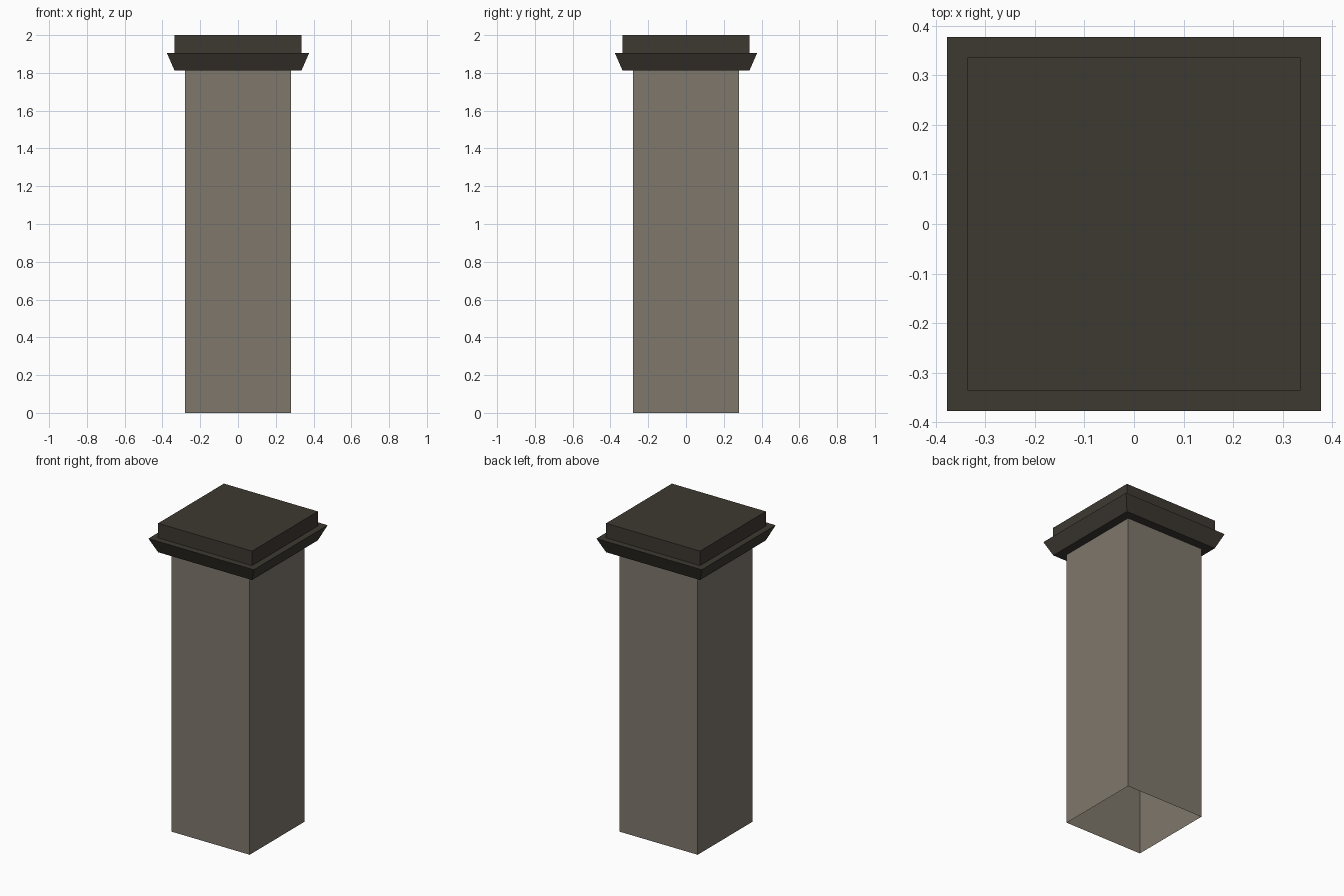
import bpy
import bmesh

cube = bpy.data.objects.get("Cube")
if cube:
    bpy.data.objects.remove(cube, do_unlink=True)


def make_material(name, rgb):
    mat = bpy.data.materials.new(name)
    mat.use_nodes = True
    colour = (*rgb, 1.0)
    mat.diffuse_color = colour
    mat.node_tree.nodes["Principled BSDF"].inputs["Base Color"].default_value = colour
    return mat


def square_loft(name, profile, mat, close_bottom=True, close_top=True):
    """Stack square rings given as (half width, height) and skin them."""
    bm = bmesh.new()
    rings = []
    for half, z in profile:
        corners = [(-1, -1), (1, -1), (1, 1), (-1, 1)]
        rings.append([bm.verts.new((x * half, y * half, z)) for x, y in corners])
    for low, high in zip(rings, rings[1:]):
        for i in range(4):
            j = (i + 1) % 4
            bm.faces.new((low[i], low[j], high[j], high[i]))
    if close_bottom:
        bm.faces.new(rings[0][::-1])
    if close_top:
        bm.faces.new(rings[-1])
    mesh = bpy.data.meshes.new(name)
    bm.to_mesh(mesh)
    bm.free()
    mesh.materials.append(mat)
    obj = bpy.data.objects.new(name, mesh)
    bpy.context.collection.objects.link(obj)
    return obj


stone = make_material("warm grey stone", (0.212, 0.184, 0.150))
dark_stone = make_material("dark brown stone", (0.048, 0.041, 0.032))

# Hollow shaft, open at the foot
square_loft("pillar_shaft", [(0.28, 0), (0.28, 1.813)], stone,
            close_bottom=False, close_top=False)

# Cap: flared moulding, ledge and upper slab
square_loft("pillar_cap",
            [(0.336, 1.813), (0.377, 1.906), (0.336, 1.906), (0.336, 2.0)],
            dark_stone)
